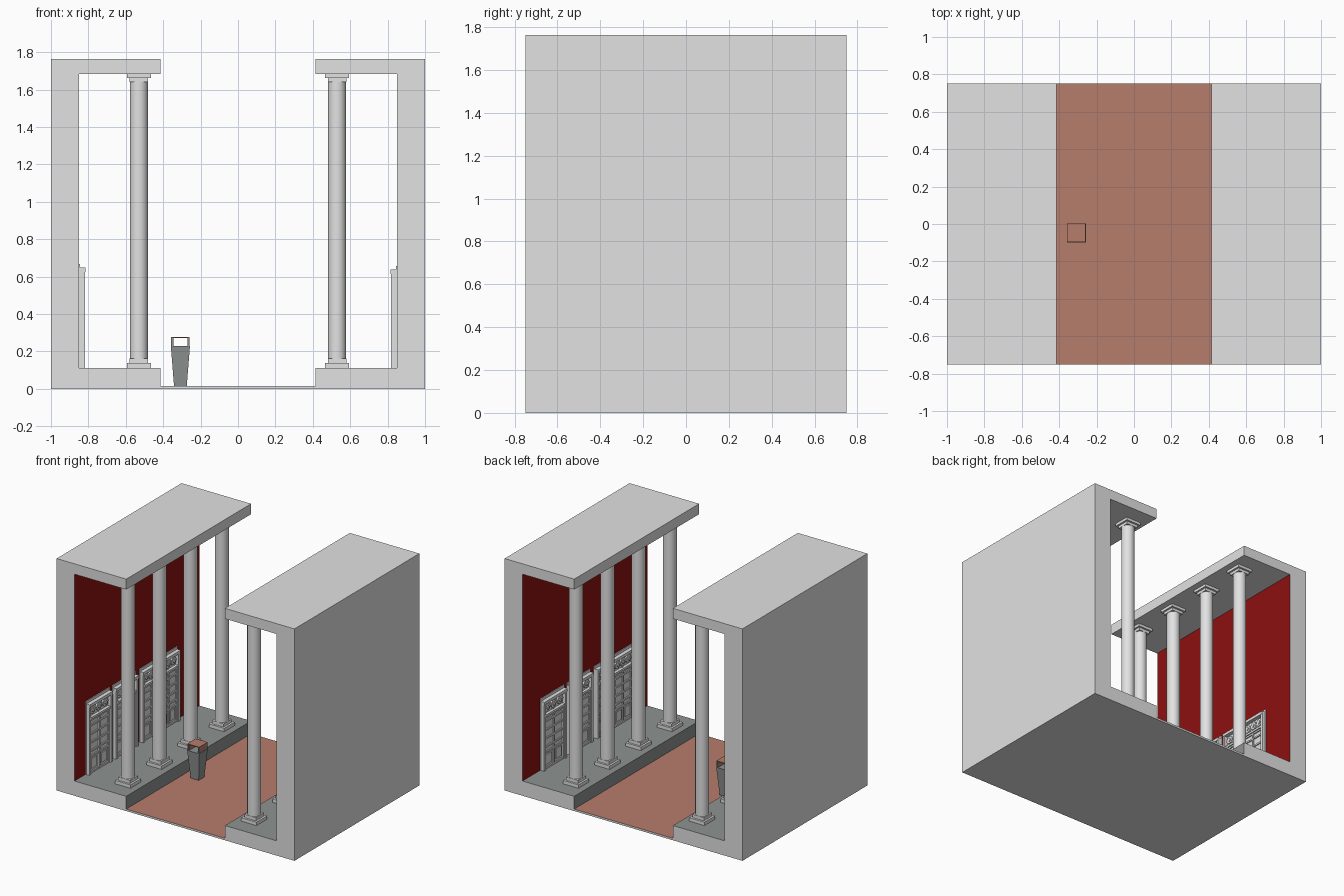
import bpy, bmesh, math
from mathutils import Matrix, Vector

if "Cube" in bpy.data.objects:
    bpy.data.objects.remove(bpy.data.objects["Cube"])


def material(name, rgb):
    m = bpy.data.materials.new(name)
    m.diffuse_color = (*rgb, 1)
    m.use_nodes = True
    m.node_tree.nodes["Principled BSDF"].inputs["Base Color"].default_value = m.diffuse_color
    return m


PLASTER = material("pale_plaster", (0.76, 0.76, 0.76))
RED = material("deep_red", (0.27, 0.005, 0.005))
CLAY = material("terracotta", (0.47, 0.205, 0.15))
STONE = material("grey_stone", (0.27, 0.29, 0.28))

WALL, EDGE, STEP, CEIL, TOP = 0.85, 0.415, 0.112, 1.684, 1.763


def box(bm, lo, hi, mat=0):
    size = [abs(b - a) for a, b in zip(lo, hi)]
    mid = [(a + b) / 2 for a, b in zip(lo, hi)]
    mx = Matrix.Translation(mid) @ Matrix.Diagonal((*size, 1))
    verts = bmesh.ops.create_cube(bm, size=1, matrix=mx)["verts"]
    for f in {f for v in verts for f in v.link_faces}:
        f.material_index = mat


def finish(bm, name, mats):
    me = bpy.data.meshes.new(name)
    bm.to_mesh(me)
    bm.free()
    for m in mats:
        me.materials.append(m)
    ob = bpy.data.objects.new(name, me)
    bpy.context.collection.objects.link(ob)
    return ob


# C-shaped gallery: platform, back wall and roof in one profile
def gallery(s, name):
    bm = bmesh.new()
    prof = [(1, 0), (EDGE, 0), (EDGE, STEP), (WALL, STEP),
            (WALL, CEIL), (EDGE, CEIL), (EDGE, TOP), (1, TOP)]
    face = bm.faces.new([bm.verts.new((s * x, -0.75, z)) for x, z in prof])
    out = bmesh.ops.extrude_face_region(bm, geom=[face])["geom"]
    bmesh.ops.translate(bm, vec=(0, 1.5, 0),
                        verts=[g for g in out if isinstance(g, bmesh.types.BMVert)])
    bmesh.ops.recalc_face_normals(bm, faces=bm.faces)
    for f in bm.faces:
        c, n = f.calc_center_median(), f.normal
        if abs(n.y) > 0.5:
            continue
        if abs(abs(c.x) - WALL) < 0.01:
            f.material_index = 1          # red inner wall
        elif 0.01 < c.z < STEP + 0.01 and abs(c.x) < 0.9:
            f.material_index = 2          # stone walkway and riser
    finish(bm, name, [PLASTER, RED, STONE])


# Round column with two-step square base and capital
def column(s, y, name):
    bm = bmesh.new()
    x = s * 0.53
    r = bmesh.ops.create_cone(
        bm, cap_ends=True, segments=32, radius1=0.048, radius2=0.048,
        depth=CEIL - STEP - 0.06,
        matrix=Matrix.Translation((x, y, (CEIL + STEP) / 2)))
    for f in {f for v in r["verts"] for f in v.link_faces}:
        f.smooth = len(f.verts) == 4
    for h, z0, z1 in ((0.064, STEP, 0.138), (0.049, 0.138, 0.162),
                      (0.049, 1.642, 1.663), (0.064, 1.663, CEIL)):
        box(bm, (x - h, y - h, z0), (x + h, y + h, z1))
    finish(bm, name, [PLASTER])


# Panelled door: d is the distance standing out from the wall
def door(s, y0, y1, top, leaves, name):
    bm = bmesh.new()

    def slab(a, b, z0, z1, d):
        box(bm, (s * (WALL + 0.001), a, z0), (s * (WALL - d), b, z1))

    def disc(y, z, r, d, n):
        mx = (Matrix.Translation((s * (WALL - d / 2), y, z))
              @ Matrix.Rotation(math.pi / 2, 4, 'Y'))
        bmesh.ops.create_cone(bm, cap_ends=True, segments=n, radius1=r,
                              radius2=r, depth=d, matrix=mx)

    slab(y0, y1, STEP, top + 0.02, 0.006)                # thin surround
    post, bar = 0.024, top - 0.125
    a, b = y0 + post, y1 - post
    slab(y0 + 0.004, a, STEP, top, 0.032)                # side posts
    slab(b, y1 - 0.004, STEP, top, 0.032)
    slab(y0 + 0.004, y1 - 0.004, top - 0.022, top, 0.035)  # lintel
    slab(a, b, bar, bar + 0.016, 0.028)                  # transom bar
    slab(a, b, STEP, bar, 0.012)                         # leaf backing
    w = (b - a) / leaves
    for i in range(leaves):
        l = a + i * w
        r = l + w
        m = (l + r) / 2
        for p, q in ((l, l + 0.012), (m - 0.006, m + 0.006), (r - 0.012, r)):
            slab(p, q, STEP, bar, 0.022)                 # stiles
        for z in (STEP, STEP + 0.12, STEP + 0.16, STEP + 0.225,
                  STEP + 0.29, STEP + 0.355, bar - 0.014):
            slab(l, r, z, z + 0.012, 0.021)              # rails
        for c in ((l + m) / 2, (m + r) / 2):             # raised panels
            slab(c - w / 7, c + w / 7, STEP + 0.03, STEP + 0.105, 0.018)
        # transom fretwork
        zc = (bar + 0.016 + top - 0.022) / 2
        slab(l, r, zc - 0.004, zc + 0.004, 0.014)
        slab(m - 0.004, m + 0.004, bar, top - 0.02, 0.014)
        for k in (-1, 0, 1):
            disc(m + k * w * 0.32, zc, 0.03, 0.017, 12)
            disc(m + k * w * 0.32, zc, 0.017, 0.023, 4)
    finish(bm, name, [PLASTER])


for s, side in ((-1, "left"), (1, "right")):
    gallery(s, side + "_gallery")
    for i in range(4):
        column(s, -0.5625 + 0.375 * i, f"{side}_column_{i + 1}")
    # The right wall carries the same doors turned round and shifted
    for i, (p, q, n) in enumerate(((-0.62, -0.335, 1), (-0.30, -0.02, 1),
                                   (0.025, 0.48, 2))):
        if s > 0:
            p, q = -q - 0.08, -p - 0.08
        door(s, p, q, 0.648 if s < 0 else 0.637, n, f"{side}_door_{i + 1}")

# Courtyard floor with terracotta top
bm = bmesh.new()
box(bm, (-EDGE, -0.75, 0), (EDGE, 0.75, 0.015))
bm.normal_update()
for f in bm.faces:
    f.material_index = int(f.normal.z > 0.5)
finish(bm, "courtyard_floor", [PLASTER, CLAY])

# Tapered litter bin
bx, by = -0.308, -0.047
bm = bmesh.new()
v = bmesh.ops.create_cone(
    bm, cap_ends=True, segments=4, radius1=0.034 * math.sqrt(2),
    radius2=0.051 * math.sqrt(2), depth=0.213,
    matrix=Matrix.Translation((bx, by, 0.1215)) @ Matrix.Rotation(math.pi / 4, 4, 'Z'))
finish(bm, "bin_body", [STONE])

# Bin hood: corner posts, side plates and flat lid
bm = bmesh.new()
for i in (-1, 1):
    for j in (-1, 1):
        x, y = bx + i * 0.045, by + j * 0.045
        box(bm, (x - 0.005, y - 0.005, 0.226), (x + 0.005, y + 0.005, 0.274), 0)
    x = bx + i * 0.042
    box(bm, (x - 0.004, by - 0.042, 0.226), (x + 0.004, by + 0.042, 0.274), 1)
box(bm, (bx - 0.05, by - 0.05, 0.273), (bx + 0.05, by + 0.05, 0.278), 1)
finish(bm, "bin_hood", [STONE, CLAY])
